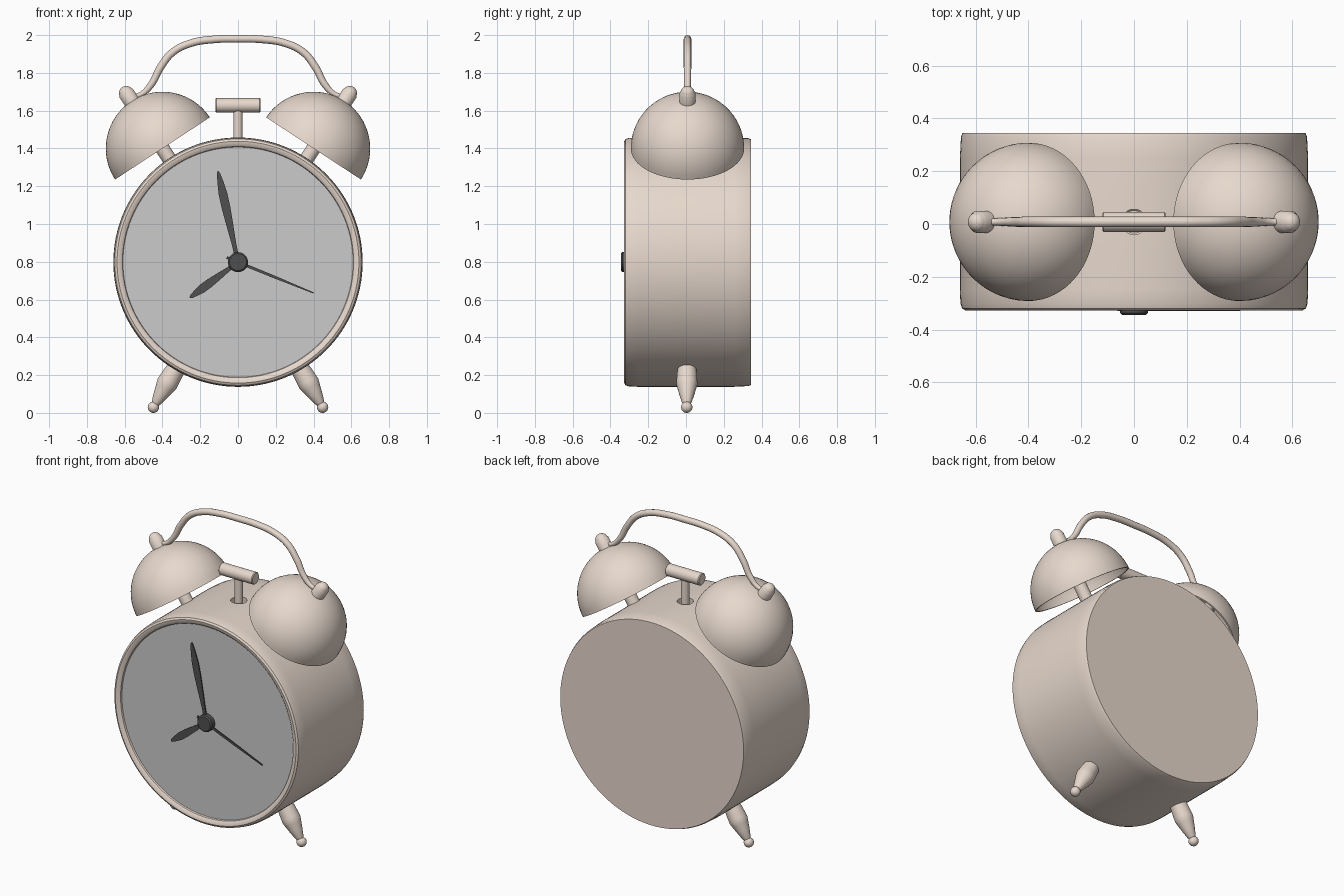
import bpy, bmesh, math
from mathutils import Vector, Matrix

if "Cube" in bpy.data.objects:
    bpy.data.objects.remove(bpy.data.objects["Cube"])


def make_mat(name, c):
    m = bpy.data.materials.new(name)
    m.diffuse_color = (*c, 1)
    m.use_nodes = True
    m.node_tree.nodes["Principled BSDF"].inputs["Base Color"].default_value = m.diffuse_color
    return m


shell = make_mat("warm_beige", (0.80, 0.69, 0.61))
grey = make_mat("dial_grey", (0.65, 0.65, 0.65))
dark = make_mat("hand_dark", (0.08, 0.08, 0.08))
CZ, YC = 0.798, 0.008          # dial centre height, depth of the top fittings
CENTRE = Vector((0, YC, CZ))


def finish(name, bm, mat, angle=35):
    bmesh.ops.remove_doubles(bm, verts=bm.verts, dist=1e-5)
    bmesh.ops.recalc_face_normals(bm, faces=bm.faces)
    me = bpy.data.meshes.new(name)
    bm.to_mesh(me)
    bm.free()
    ob = bpy.data.objects.new(name, me)
    bpy.context.collection.objects.link(ob)
    me.materials.append(mat)
    smooth(ob, angle)
    return ob


def smooth(ob, angle=35):
    bpy.ops.object.select_all(action='DESELECT')
    ob.select_set(True)
    bpy.context.view_layer.objects.active = ob
    bpy.ops.object.shade_smooth_by_angle(angle=math.radians(angle))


def lathe(name, profile, origin, axis, mat=shell, segs=32):
    """Revolve (radius, height) points around an axis."""
    place = Matrix.Translation(origin) @ Vector(axis).to_track_quat('Z', 'Y').to_matrix().to_4x4()
    bm = bmesh.new()
    rings = []
    for r, h in profile:
        if r < 1e-6:
            rings.append([bm.verts.new(place @ Vector((0, 0, h)))] * segs)
        else:
            rings.append([bm.verts.new(place @ Vector((r * math.cos(a), r * math.sin(a), h)))
                          for a in (2 * math.pi * i / segs for i in range(segs))])
    for a, b in zip(rings, rings[1:]):
        for i in range(segs):
            j = (i + 1) % segs
            vs = list(dict.fromkeys((a[i], a[j], b[j], b[i])))
            if len(vs) > 2:
                bm.faces.new(vs)
    return finish(name, bm, mat)


def arc(r, n, start=0, end=90, h0=0):
    return [(max(0, r * math.cos(t)), h0 + r * math.sin(t))
            for t in (math.radians(start + (end - start) * i / n) for i in range(n + 1))]


def rod(r, h0, h1, b=0.005):
    return [(0, h0), (r - b, h0), (r, h0 + b), (r, h1 - b), (r - b, h1), (0, h1)]


# Round case with rolled front rim
body = lathe("case", [(0, -0.345), (0.65, -0.345), (0.656, -0.33), (0.66, -0.25), (0.66, 0.25),
                      (0.658, 0.30), (0.652, 0.32), (0.64, 0.327), (0.625, 0.325), (0.612, 0.315),
                      (0.606, 0.295), (0, 0.295)], (0, 0, CZ), (0, -1, 0), segs=128)

# Hole in the case for the hammer stem
cutter = lathe("hole_cutter", rod(0.048, 1.36, 1.6), (0, YC, 0), (0, 0, 1))
cutter.hide_render = True
mod = body.modifiers.new("hole", 'BOOLEAN')
mod.operation, mod.object, mod.solver = 'DIFFERENCE', cutter, 'EXACT'
bpy.context.view_layer.objects.active = body
bpy.ops.object.modifier_apply(modifier=mod.name)
bpy.data.objects.remove(cutter)
smooth(body)

# Dial and centre hub
lathe("dial", [(0, 0.305), (0.61, 0.305), (0.61, 0.297), (0, 0.297)], (0, 0, CZ), (0, -1, 0), grey, 96)
lathe("hand_hub", rod(0.053, 0.30, 0.345, 0.008), (0, 0, CZ), (0, -1, 0), dark)


# Leaf-shaped hands
def hand(name, tip, y, stations):
    d = Vector((tip[0], 0, tip[1] - CZ))
    n = d.normalized()
    side = Vector((n.z, 0, -n.x))
    base = Vector((0, y, CZ))
    bm = bmesh.new()
    pts = [base + d * t + side * w for t, w in stations]
    pts += [base + d * t - side * w for t, w in reversed(stations)]
    f = bm.faces.new([bm.verts.new(p) for p in pts])
    ext = bmesh.ops.extrude_face_region(bm, geom=[f])
    bmesh.ops.translate(bm, vec=(0, 0.006, 0),
                        verts=[v for v in ext["geom"] if isinstance(v, bmesh.types.BMVert)])
    finish(name, bm, dark)


leaf = [(0, 0.011), (0.2, 0.012), (0.4, 0.018), (0.6, 0.023), (0.75, 0.023), (0.88, 0.016), (0.97, 0.009), (1, 0.003)]
hand("minute_hand", (-0.106, 1.28), -0.322, leaf)
hand("hour_hand", (-0.255, 0.61), -0.315, leaf)
hand("second_hand", (0.40, 0.635), -0.329, [(-0.15, 0.007), (0, 0.008), (0.5, 0.007), (1, 0.003)])

# Hammer between the bells
lathe("hammer_stem", rod(0.024, 1.37, 1.62), (0, YC, 0), (0, 0, 1))
lathe("hammer_head", rod(0.038, -0.12, 0.12), (0, YC, 1.628), (1, 0, 0))

# Bells, their stems and knobs, and the feet, on radial axes each side
for s, side in ((1, "right"), (-1, "left")):
    up = Vector((s * 0.548, 0, 0.836))
    rim = Vector((s * 0.40, YC, 1.40))
    lathe(f"bell_{side}", arc(0.30, 16) + arc(0.29, 16, 90, 0) + [(0.30, 0)], rim, up, segs=64)
    lathe(f"bell_stem_{side}", rod(0.038, -0.12, 0.295), rim, up)
    lathe(f"bell_knob_{side}", [(0, 0.27), (0.042, 0.27), (0.042, 0.35)] + arc(0.038, 6, 10, 90, 0.35), rim, up)

    ball = Vector((s * 0.448, YC - 0.004, 0.03))
    lathe(f"foot_ball_{side}", arc(0.03, 14, -90, 90), ball, (0, 0, 1))
    lathe(f"foot_{side}", [(0, 0.02), (0.02, 0.02), (0.026, 0.032), (0.04, 0.08), (0.051, 0.122), (0.056, 0.142),
                           (0.055, 0.16), (0.053, 0.20), (0.048, 0.25), (0, 0.25)],
          ball, CENTRE - ball)

# Carrying handle
half = [(0.56, 1.675, 0.6), (0.515, 1.685, 0.7), (0.462, 1.735, 0.9), (0.41, 1.83, 1), (0.345, 1.91, 1),
        (0.25, 1.957, 1), (0.13, 1.977, 1)]
path = [(-x, z, r) for x, z, r in half] + [(0, 1.98, 1)] + half[::-1]
cu = bpy.data.curves.new("handle", 'CURVE')
cu.dimensions, cu.bevel_depth, cu.bevel_resolution = '3D', 0.02, 4
cu.use_fill_caps = True
sp = cu.splines.new('BEZIER')
sp.resolution_u = 8
sp.bezier_points.add(len(path) - 1)
for p, (x, z, r) in zip(sp.bezier_points, path):
    p.co, p.radius = (x, YC, z), r
    p.handle_left_type = p.handle_right_type = 'AUTO'
handle = bpy.data.objects.new("handle", cu)
bpy.context.collection.objects.link(handle)
cu.materials.append(shell)
bpy.ops.object.select_all(action='DESELECT')
handle.select_set(True)
bpy.context.view_layer.objects.active = handle
bpy.ops.object.convert(target='MESH')
smooth(bpy.context.view_layer.objects.active, 60)
